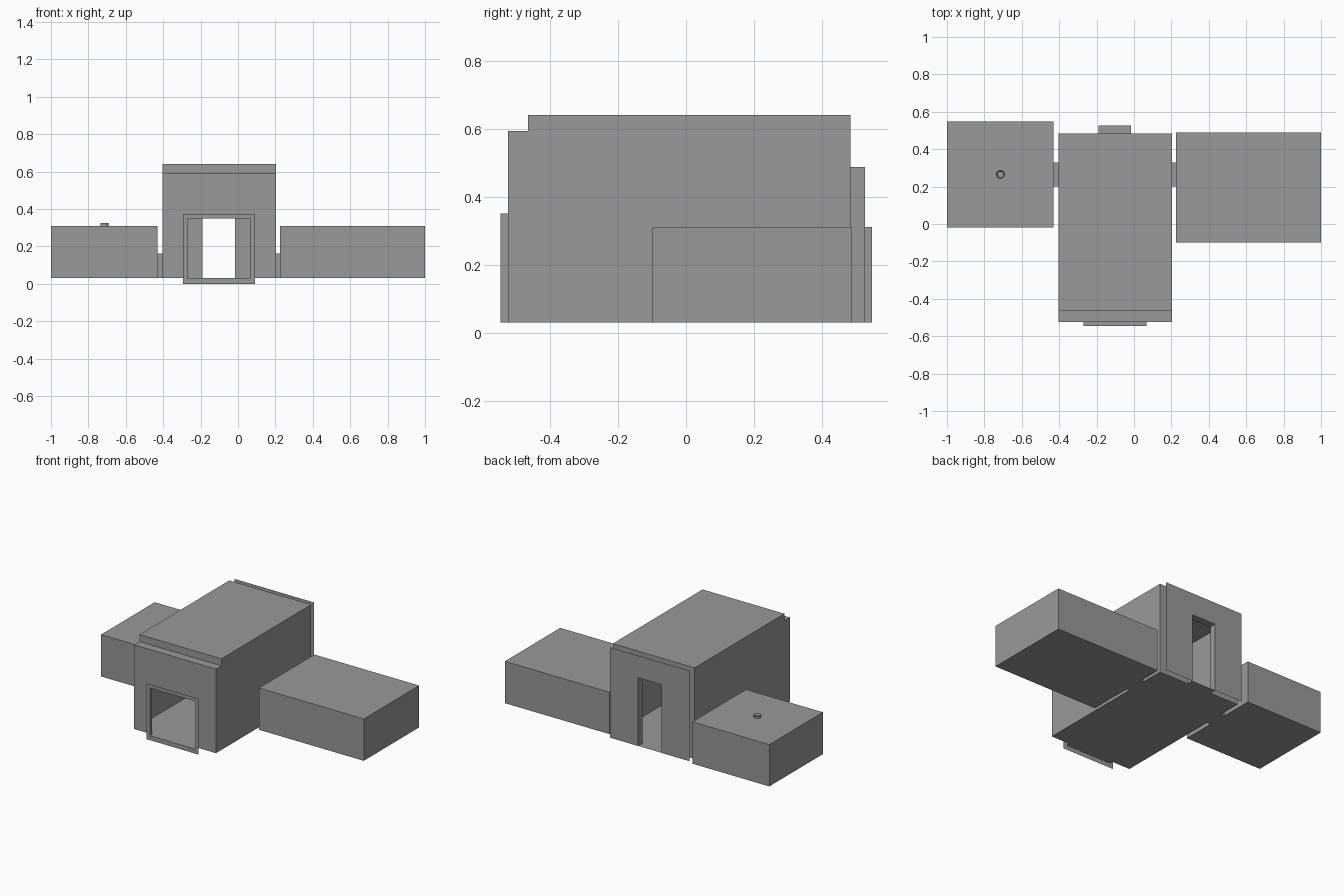
import bpy
import bmesh
from mathutils import Vector

cube = bpy.data.objects.get("Cube")
if cube:
    bpy.data.objects.remove(cube, do_unlink=True)

# One plain grey for the whole building
grey = bpy.data.materials.new("plain_grey")
grey.use_nodes = True
grey.diffuse_color = (0.32, 0.32, 0.32, 1)
grey.node_tree.nodes["Principled BSDF"].inputs["Base Color"].default_value = (0.32, 0.32, 0.32, 1)


def panel(bm, axis, pos, u, v, holes=()):
    """Flat wall across an axis, with rectangular openings (u0, u1, v0, v1) left out."""
    us = sorted({*u, *[c for h in holes for c in h[:2]]})
    vs = sorted({*v, *[c for h in holes for c in h[2:]]})
    for u0, u1 in zip(us, us[1:]):
        for v0, v1 in zip(vs, vs[1:]):
            if any(h[0] <= u0 and u1 <= h[1] and h[2] <= v0 and v1 <= h[3] for h in holes):
                continue
            corners = []
            for a, b in ((u0, v0), (u1, v0), (u1, v1), (u0, v1)):
                co = [a, b]
                co.insert(axis, pos)
                corners.append(bm.verts.new(co))
            bm.faces.new(corners)


def finish(bm, name, centre):
    """Weld the panels, turn every face away from the centre and make the object."""
    bmesh.ops.remove_doubles(bm, verts=bm.verts, dist=0.0005)
    bm.normal_update()
    for f in bm.faces:
        if f.normal.dot(f.calc_center_median() - Vector(centre)) < 0:
            f.normal_flip()
    mesh = bpy.data.meshes.new(name)
    bm.to_mesh(mesh)
    bm.free()
    mesh.materials.append(grey)
    obj = bpy.data.objects.new(name, mesh)
    bpy.context.collection.objects.link(obj)
    return obj


def shell(name, x, y, z, holes=None, skip_axis=None):
    """Thin-walled box; holes maps (axis, end) to openings, skip_axis leaves two ends open."""
    holes = holes or {}
    bm = bmesh.new()
    spans = (x, y, z)
    for axis in range(3):
        if axis == skip_axis:
            continue
        u, v = [spans[i] for i in range(3) if i != axis]
        for end in (0, 1):
            panel(bm, axis, spans[axis][end], u, v, holes.get((axis, end), ()))
    return finish(bm, name, [sum(s) / 2 for s in spans])


def sheet(name, y, x, z, hole, facing):
    """Single upright sheet with one opening."""
    bm = bmesh.new()
    panel(bm, 1, y, x, z, [hole])
    return finish(bm, name, (0, y - facing, 0))


floor = 0.03
hall_x, hall_y, hall_top = (-0.403, 0.203), (-0.523, 0.484), 0.64
ledge_y, ledge_z = -0.465, 0.593
front_door = (-0.27, 0.067, floor, 0.35)
back_door = (-0.19, -0.015, floor, 0.487)
side_door = (0.2, 0.33, floor, 0.162)

# Main hall, with a lower ledge along the front of the roof
bm = bmesh.new()
notch = (hall_y[0], ledge_y, ledge_z, hall_top)
for x in hall_x:
    panel(bm, 0, x, hall_y, (floor, hall_top), [notch, side_door])
panel(bm, 1, hall_y[0], hall_x, (floor, ledge_z), [front_door])
panel(bm, 1, ledge_y, hall_x, (ledge_z, hall_top))
panel(bm, 1, hall_y[1], hall_x, (floor, hall_top), [back_door])
panel(bm, 2, ledge_z, hall_x, (hall_y[0], ledge_y))
panel(bm, 2, hall_top, hall_x, (ledge_y, hall_y[1]))
panel(bm, 2, floor, hall_x, hall_y)
finish(bm, "main_hall", (-0.1, 0, 0.3))

# Side rooms
shell("left_room", (0.224, 1.0), (-0.098, 0.488), (floor, 0.31), {(0, 0): [side_door]})
shell("right_room", (-1.0, -0.43), (-0.02, 0.547), (floor, 0.31), {(0, 1): [side_door]})

# Short passages joining the rooms to the hall
for name, x in (("left_passage", (hall_x[1], 0.224)), ("right_passage", (-0.43, hall_x[0]))):
    shell(name, x, side_door[:2], side_door[2:], skip_axis=0)

# Doorway linings at front and back
shell("front_doorway", front_door[:2], (-0.546, hall_y[0]), front_door[2:], skip_axis=1)
shell("back_doorway", back_door[:2], (hall_y[1], 0.527), back_door[2:], skip_axis=1)

# Flat frame round the front door and tall sheet round the back door
sheet("front_door_frame", -0.547, (-0.293, 0.092), (0, 0.374), front_door, -1)
sheet("back_wall_sheet", 0.528, (-0.397, 0.192), (floor, 0.635), back_door, 1)

# Small round vent on the roof of the right room
bpy.ops.mesh.primitive_cylinder_add(vertices=24, radius=0.022, depth=0.014,
                                    location=(-0.714, 0.265, 0.317))
vent = bpy.context.object
vent.name = "roof_vent"
vent.data.materials.append(grey)
bm = bmesh.new()
bm.from_mesh(vent.data)
top = [f for f in bm.faces if f.normal.z > 0.9]
bmesh.ops.inset_region(bm, faces=top, thickness=0.006)
bmesh.ops.translate(bm, verts=top[0].verts, vec=(0, 0, -0.01))
bm.to_mesh(vent.data)
bm.free()
bpy.ops.object.shade_smooth_by_angle()
